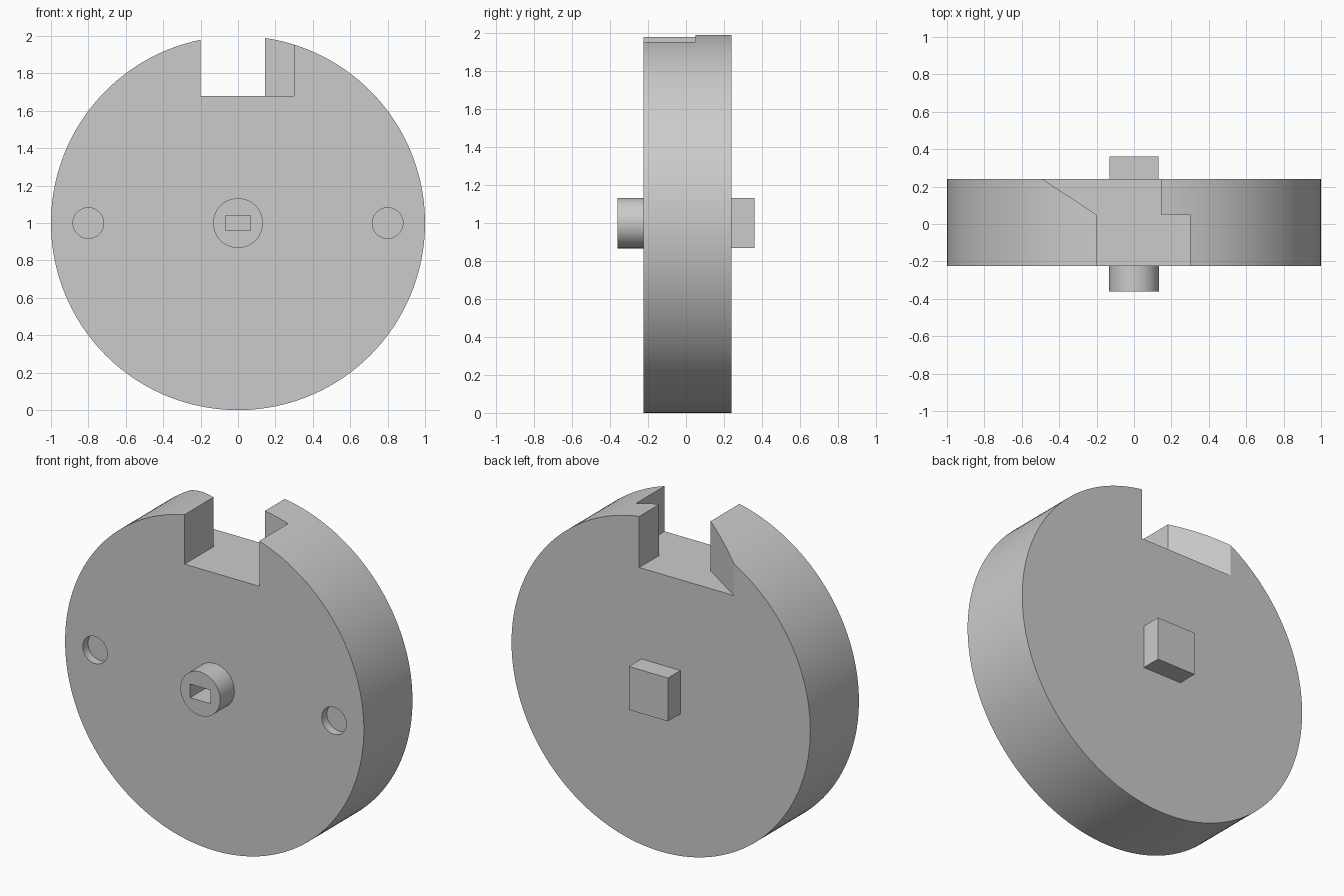
import bpy, bmesh, math
from mathutils import Vector

if "Cube" in bpy.data.objects:
    bpy.data.objects.remove(bpy.data.objects["Cube"])

FRONT, BACK = -0.225, 0.24

grey = bpy.data.materials.new("light_grey")
grey.use_nodes = True
grey.diffuse_color = (0.6, 0.6, 0.6, 1)
grey.node_tree.nodes["Principled BSDF"].inputs["Base Color"].default_value = (0.6, 0.6, 0.6, 1)


def prism(name, outline, direction):
    """Extrude a closed planar outline along a direction."""
    bm = bmesh.new()
    face = bm.faces.new([bm.verts.new(p) for p in outline])
    extruded = bmesh.ops.extrude_face_region(bm, geom=[face])["geom"]
    moved = [v for v in extruded if isinstance(v, bmesh.types.BMVert)]
    bmesh.ops.translate(bm, verts=moved, vec=Vector(direction))
    bmesh.ops.recalc_face_normals(bm, faces=bm.faces)
    mesh = bpy.data.meshes.new(name)
    bm.to_mesh(mesh)
    bm.free()
    mesh.materials.append(grey)
    ob = bpy.data.objects.new(name, mesh)
    bpy.context.collection.objects.link(ob)
    return ob


def cylinder(name, x, radius, y0, y1, sides):
    angles = [2 * math.pi * i / sides for i in range(sides)]
    ring = [(x + radius * math.cos(a), y0, 1 + radius * math.sin(a)) for a in angles]
    return prism(name, ring, (0, y1 - y0, 0))


def block(name, half_x, half_z, y0, y1):
    corners = [(-1, -1), (1, -1), (1, 1), (-1, 1)]
    return prism(name, [(half_x * i, y0, 1 + half_z * k) for i, k in corners], (0, y1 - y0, 0))


def cut(target, cutters):
    for c in cutters:
        mod = target.modifiers.new(c.name, "BOOLEAN")
        mod.operation, mod.solver, mod.object = "DIFFERENCE", "EXACT", c
        bpy.context.view_layer.objects.active = target
        bpy.ops.object.modifier_apply(modifier=mod.name)


# Solid parts
disc = cylinder("disc", 0, 1, FRONT, BACK, 160)
peg = cylinder("front_peg", 0, 0.133, -0.36, FRONT, 64)
key = block("back_square_key", 0.131, 0.131, BACK, 0.36)

# Stepped and slanted notch at the top, drawn in plan
plan = [(-0.2, -0.4), (0.3, -0.4), (0.3, 0.05), (0.145, 0.05),
        (0.145, 0.4), (-0.734, 0.4), (-0.2, 0.05)]
notch = prism("notch_cutter", [(x, y, 1.68) for x, y in plan], (0, 0, 0.5))

# Slot through the peg and two shallow round holes
slot = block("slot_cutter", 0.068, 0.041, -0.5, -0.16)
holes = [cylinder("hole_cutter", x, 0.082, -0.4, FRONT + 0.05, 48) for x in (-0.8, 0.8)]

cut(disc, [notch, slot] + holes)
cut(peg, [slot])
for helper in [notch, slot] + holes:
    bpy.data.objects.remove(helper)

# Smooth the round walls, keep the edges sharp
bpy.ops.object.select_all(action="DESELECT")
for ob in (disc, peg, key):
    ob.select_set(True)
bpy.context.view_layer.objects.active = disc
bpy.ops.object.shade_smooth_by_angle(angle=math.radians(30))
